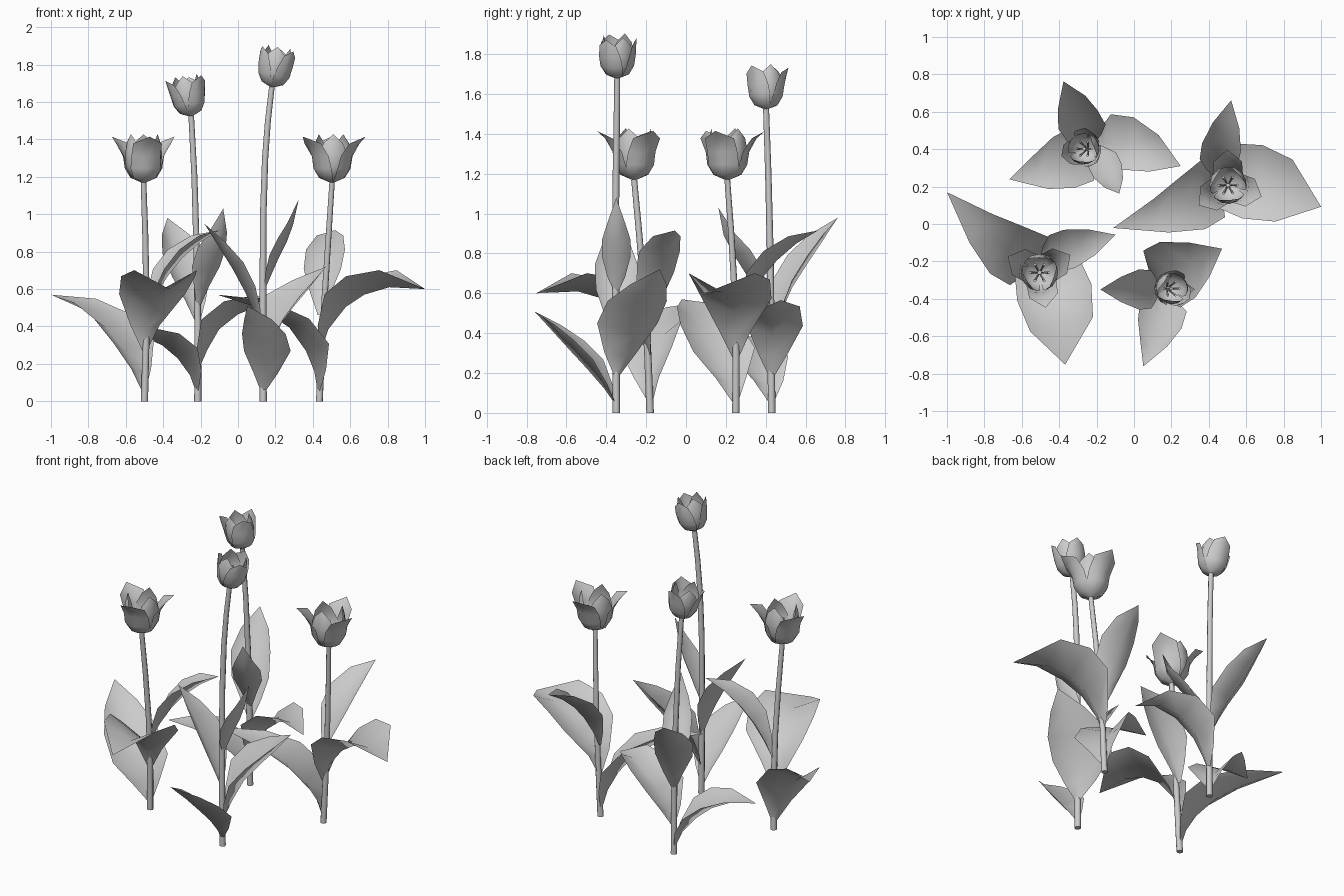
import bpy, bmesh
from math import sin, cos, radians, pi
from mathutils import Vector, Matrix

if "Cube" in bpy.data.objects:
    bpy.data.objects.remove(bpy.data.objects["Cube"])


def make(name, verts, faces, mat, sharp=50):
    """Mesh object from grid data, welded at the tips, smooth shaded."""
    me = bpy.data.meshes.new(name)
    me.from_pydata([tuple(v) for v in verts], [], faces)
    bm = bmesh.new()
    bm.from_mesh(me)
    bmesh.ops.remove_doubles(bm, verts=bm.verts, dist=0.0004)
    for f in bm.faces:
        f.smooth = True
    bm.to_mesh(me)
    bm.free()
    me.set_sharp_from_angle(angle=radians(sharp))
    me.transform(mat)
    ob = bpy.data.objects.new(name, me)
    bpy.context.collection.objects.link(ob)
    return ob


def grid_faces(rows, cols, wrap=False):
    n = cols if wrap else cols - 1
    return [(i * cols + j, i * cols + (j + 1) % cols,
             (i + 1) * cols + (j + 1) % cols, (i + 1) * cols + j)
            for i in range(rows - 1) for j in range(n)]


def leaf(name, angle, rows, mat, fold=20, roll=0):
    """Folded blade: rows are (reach, sideways, height, half width)."""
    verts = []
    for i, (r, c, z, w) in enumerate(rows):
        a, b = rows[max(i - 1, 0)], rows[min(i + 1, len(rows) - 1)]
        t = Vector((b[0] - a[0], 0, b[2] - a[2])).normalized()
        n = Vector((-t.z, 0, t.x))
        mid = Vector((r, c, z))
        for s in (-1, 0, 1):
            q = radians(fold + s * roll)
            verts.append(mid + abs(s) * w * (Vector((0, s * cos(q), 0)) + n * sin(q)))
    return make(name, verts, grid_faces(len(rows), 3),
                mat @ Matrix.Rotation(radians(angle), 4, 'Z'), 110)


def tube(name, path, radii, mat, sides=8):
    """Capped tube through a short vertical path."""
    verts = [Vector(p) + Vector((r * cos(2 * pi * k / sides), r * sin(2 * pi * k / sides), 0))
             for p, r in zip(path, radii) for k in range(sides)]
    faces = grid_faces(len(path), sides, True)
    faces += [tuple(range(sides))[::-1], tuple(range(len(verts) - sides, len(verts)))]
    return make(name, verts, faces, mat)


def petal(name, angle, rows, mat):
    """Cupped petal: rows are (radius, height, half angle)."""
    verts = []
    for r, z, h in rows:
        for k in (-1, -0.5, 0, 0.5, 1):
            a = radians(angle + k * h)
            verts.append((r * cos(a), r * sin(a), z))
    return make(name, verts, grid_faces(len(rows), 5), mat)


def flower(name, mat, scale, flare, angles):
    m = mat @ Matrix.Scale(scale, 4)
    for i, a in enumerate(angles):
        petal(f"{name}_outer_petal_{i}", a,
              [(0.012, 0, 60), (0.07, 0.025, 60), (0.1, 0.075, 54), (0.11, 0.14, 46),
               (0.112 + (flare - 0.112) * 0.45, 0.208, 32), (flare, 0.245, 0)], m)
        petal(f"{name}_inner_petal_{i}", a + 60,
              [(0.01, 0.004, 60), (0.064, 0.03, 60), (0.094, 0.08, 58), (0.1, 0.15, 52),
               (0.092, 0.21, 34), (0.08, 0.258, 0)], m)
    # pistil and stamens
    tube(name + "_pistil", [(0, 0, 0), (0, 0, 0.13)], [0.014, 0.012], m, 6)
    for k in range(6):
        a = pi * k / 3
        tube(f"{name}_stamen_{k}", [(0.015 * cos(a), 0.015 * sin(a), 0.01),
                                    (0.05 * cos(a), 0.05 * sin(a), 0.14)], [0.004, 0.008], m, 5)


def tulip(name, base, turn, stem, leaves, scale, flare, angles, tilt):
    mat = Matrix.Translation((*base, 0)) @ Matrix.Rotation(radians(turn), 4, 'Z')
    radii = [0.019 - 0.004 * i / (len(stem) - 1) for i in range(len(stem))]
    tube(name + "_stem", stem, radii, mat)
    for i, (a, fold, roll, rows) in enumerate(leaves):
        leaf(f"{name}_leaf_{i}", a, rows, mat, fold, roll)
    head = mat @ Matrix.Translation(stem[-1]) @ Matrix.Rotation(radians(tilt), 4, 'Y')
    flower(name + "_flower", head, scale, flare, angles)


# short open tulip, used twice
short_stem = [(0, 0, 0), (0.008, -0.012, 0.3), (0.01, -0.03, 0.6),
              (0.004, -0.055, 0.9), (-0.005, -0.08, 1.17)]
short_leaves = [
    (145, 26, -6, [(.01, 0, .05, .015), (.04, .02, .16, .09), (.1, .04, .27, .185),
                   (.21, .06, .395, .175), (.37, .05, .495, .11), (.61, 0, .57, 0)]),
    (283, 28, 0, [(.01, 0, .27, .015), (.05, 0, .385, .09), (.14, .025, .505, .205),
                  (.24, .03, .57, .23), (.38, .03, .61, .195), (.587, 0, .6, 0)]),
    (17, 32, 0, [(.01, 0, .46, .012), (.06, 0, .56, .065), (.13, 0, .67, .12),
                 (.21, 0, .765, .125), (.31, 0, .85, .085), (.42, 0, .915, 0)])]
for nm, base, turn in (("left_tulip", (-.5, -.18), 0), ("right_tulip", (.435, .25), 61.4)):
    tulip(nm, base, turn, short_stem, short_leaves, 1.0, 0.19, (30, 153, 280), 0)

# back tulip
tulip("back_tulip", (-.215, .43), 0,
      [(0, 0, 0), (0, -.003, .4), (-.006, -.007, .8), (-.018, -.017, 1.2), (-.035, -.028, 1.525)],
      [(116, 31, 0, [(.01, 0, .42, .015), (.06, 0, .52, .07), (.12, .01, .63, .13),
                     (.21, .02, .75, .135), (.29, .01, .865, .095), (.37, 0, .98, 0)]),
       (-63, 33, 0, [(.01, 0, .5, .012), (.07, 0, .6, .055), (.14, 0, .69, .1),
                     (.21, 0, .79, .1), (.27, 0, .89, .065), (.3, 0, 1.03, 0)]),
       (203, 26, 0, [(.01, 0, .05, .015), (.05, .01, .14, .09), (.13, .03, .23, .17),
                     (.22, .03, .3, .165), (.33, .03, .345, .11), (.49, 0, .37, 0)]),
       (-14.5, 29, 0, [(.01, 0, .18, .015), (.05, .01, .275, .085), (.11, .03, .385, .165),
                       (.21, .045, .465, .165), (.33, .03, .51, .115), (.48, 0, .49, 0)])],
      0.845, 0.135, (200, 80, -40), -9)

# tall front tulip
tulip("front_tulip", (.135, -.35), 0,
      [(0, 0, 0), (-.002, -.003, .5), (0, -.003, 1), (.01, 0, 1.3), (.025, .003, 1.5),
       (.046, .005, 1.68)],
      [(33, 28, 0, [(.01, 0, .18, .015), (.055, .02, .28, .11), (.12, .04, .395, .205),
                    (.21, .035, .5, .2), (.31, .02, .61, .12), (.4, 0, .72, 0)]),
       (-101.7, 30, 0, [(.01, 0, .05, .015), (.06, .02, .125, .075), (.14, .04, .22, .147),
                        (.23, .04, .315, .137), (.32, .03, .41, .085), (.42, 0, .51, 0)]),
       (180, 32, 0, [(.01, 0, .38, .012), (.05, 0, .48, .07), (.1, 0, .59, .12),
                     (.165, 0, .71, .127), (.24, 0, .83, .08), (.315, 0, .95, 0)]),
       (0, 36, 0, [(.01, 0, .6, .01), (.04, 0, .67, .055), (.08, 0, .76, .088),
                   (.125, 0, .85, .088), (.16, 0, .945, .055), (.19, 0, 1.08, 0)])],
      0.845, 0.115, (-35, 85, 205), 10)
